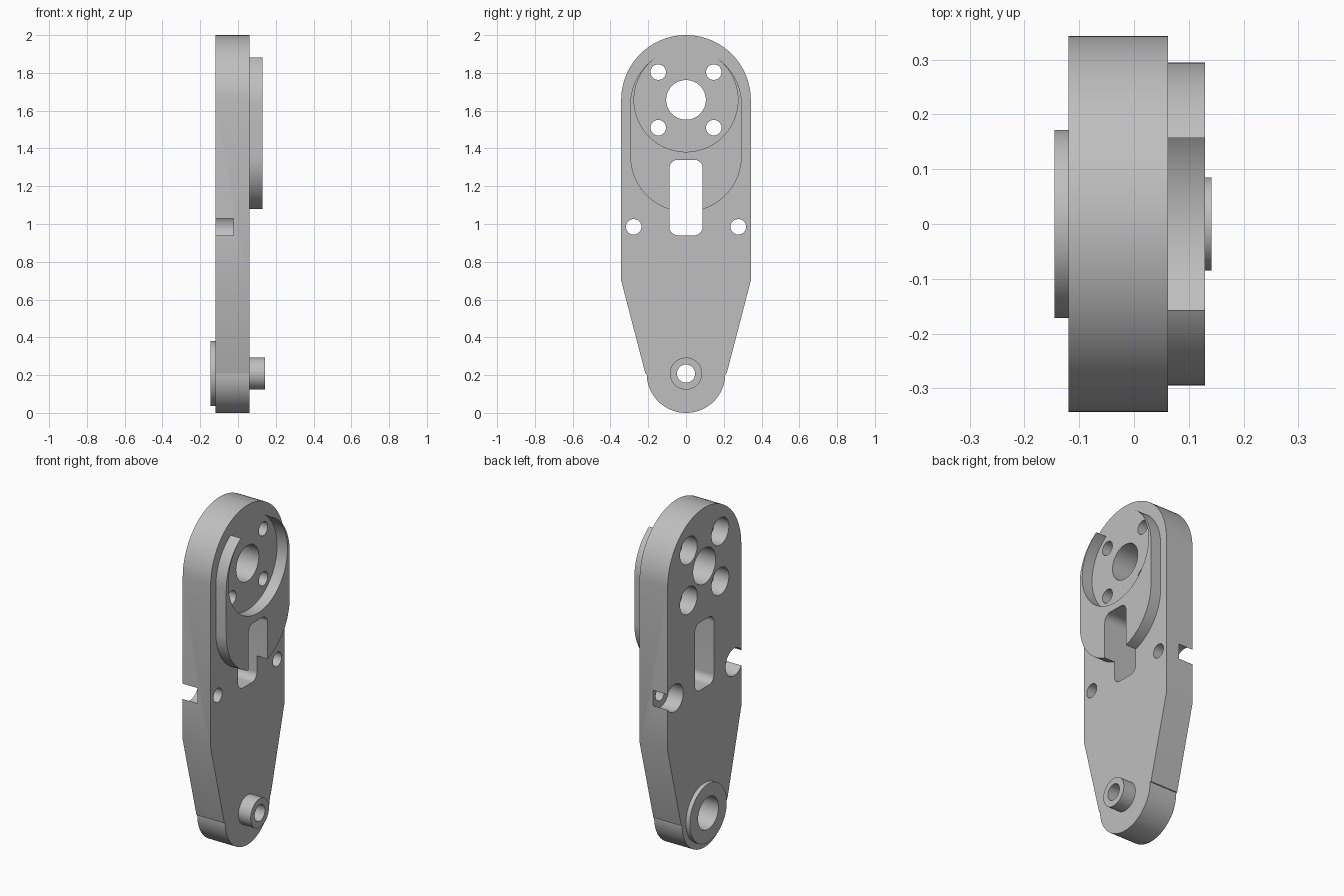
import bpy, bmesh
from math import cos, sin, pi, radians

cube = bpy.data.objects.get("Cube")
if cube:
    bpy.data.objects.remove(cube, do_unlink=True)

grey = bpy.data.materials.new("machined grey")
grey.use_nodes = True
colour = (0.52, 0.52, 0.52, 1)
grey.diffuse_color = colour
grey.node_tree.nodes["Principled BSDF"].inputs["Base Color"].default_value = colour

BACK, FACE, PAD, SEAT = -0.12, 0.062, 0.13, -0.025   # levels along x
HEAD, FOOT = 1.657, 0.208                            # heights of the main axes


def arc(y, z, r, start, end, steps=48):
    angles = [radians(start + (end - start) * i / steps) for i in range(steps + 1)]
    return [(y + r * cos(a), z + r * sin(a)) for a in angles]


def circle(y, z, r):
    return arc(y, z, r, 0, 360, 80)[:-1]


def prism(name, outline, x0, x1):
    """Extrude a y-z outline along x."""
    bm = bmesh.new()
    face = bm.faces.new([bm.verts.new((x0, y, z)) for y, z in outline])
    ext = bmesh.ops.extrude_face_region(bm, geom=[face])
    verts = [v for v in ext["geom"] if isinstance(v, bmesh.types.BMVert)]
    bmesh.ops.translate(bm, verts=verts, vec=(x1 - x0, 0, 0))
    bmesh.ops.recalc_face_normals(bm, faces=bm.faces)
    mesh = bpy.data.meshes.new(name)
    bm.to_mesh(mesh)
    bm.free()
    mesh.materials.append(grey)
    obj = bpy.data.objects.new(name, mesh)
    bpy.context.collection.objects.link(obj)
    return obj


def cut(target, outline, x0=-0.3, x1=0.3):
    """Remove a prism from the target."""
    tool = prism("cutter", outline, x0, x1)
    tool.hide_render = True
    mod = target.modifiers.new("cut", "BOOLEAN")
    mod.operation, mod.solver, mod.object = "DIFFERENCE", "EXACT", tool
    bpy.context.view_layer.objects.active = target
    bpy.ops.object.modifier_apply(modifier=mod.name)
    bpy.data.objects.remove(tool, do_unlink=True)


# Main plate: round head, straight sides, taper and round foot
plate = prism("main_plate",
              arc(0, HEAD, 0.343, 0, 180) + [(-0.343, 0.7), (-0.215, FOOT)]
              + arc(0, FOOT, FOOT, 180, 360) + [(0.215, FOOT), (0.343, 0.7)],
              BACK, FACE)

# Raised pad with a round pocket open at the top
pad = prism("raised_pad",
            arc(0, 1.633, 0.295, 0, 180) + arc(0, 1.36, 0.295, 180, 360), FACE, PAD)
cut(pad, circle(0, HEAD, 0.275))

# Bosses at the foot
front_boss = prism("front_boss", circle(0, FOOT, 0.085), FACE, 0.142)
back_boss = prism("back_boss", circle(0, FOOT, 0.172), -0.145, BACK)

# Rounded slot through plate and pad
r = 0.045
slot = (arc(0.088 - r, 1.34 - r, r, 0, 90, 12) + arc(r - 0.088, 1.34 - r, r, 90, 180, 12)
        + arc(r - 0.088, 0.94 + r, r, 180, 270, 12) + arc(0.088 - r, 0.94 + r, r, 270, 360, 12))
cut(plate, slot)
cut(pad, slot)

# Central bore and the foot bore with its wider back seat
cut(plate, circle(0, HEAD, 0.105))
for part in (plate, front_boss):
    cut(part, circle(0, FOOT, 0.048))
for part in (plate, back_boss):
    cut(part, circle(0, FOOT, 0.095), -0.3, SEAT)

# Screw holes, counterbored from the back; the side pair break the edges
for side in (-1, 1):
    for y, z in ((0.147, HEAD + 0.147), (0.147, HEAD - 0.147), (0.277, 0.985)):
        cut(plate, circle(side * y, z, 0.041))
        cut(plate, circle(side * y, z, 0.08), -0.3, SEAT)

# Smooth curved walls, sharp rims
for part in (plate, pad, front_boss, back_boss):
    bpy.ops.object.select_all(action="DESELECT")
    part.select_set(True)
    bpy.context.view_layer.objects.active = part
    bpy.ops.object.shade_smooth_by_angle(angle=radians(30))
